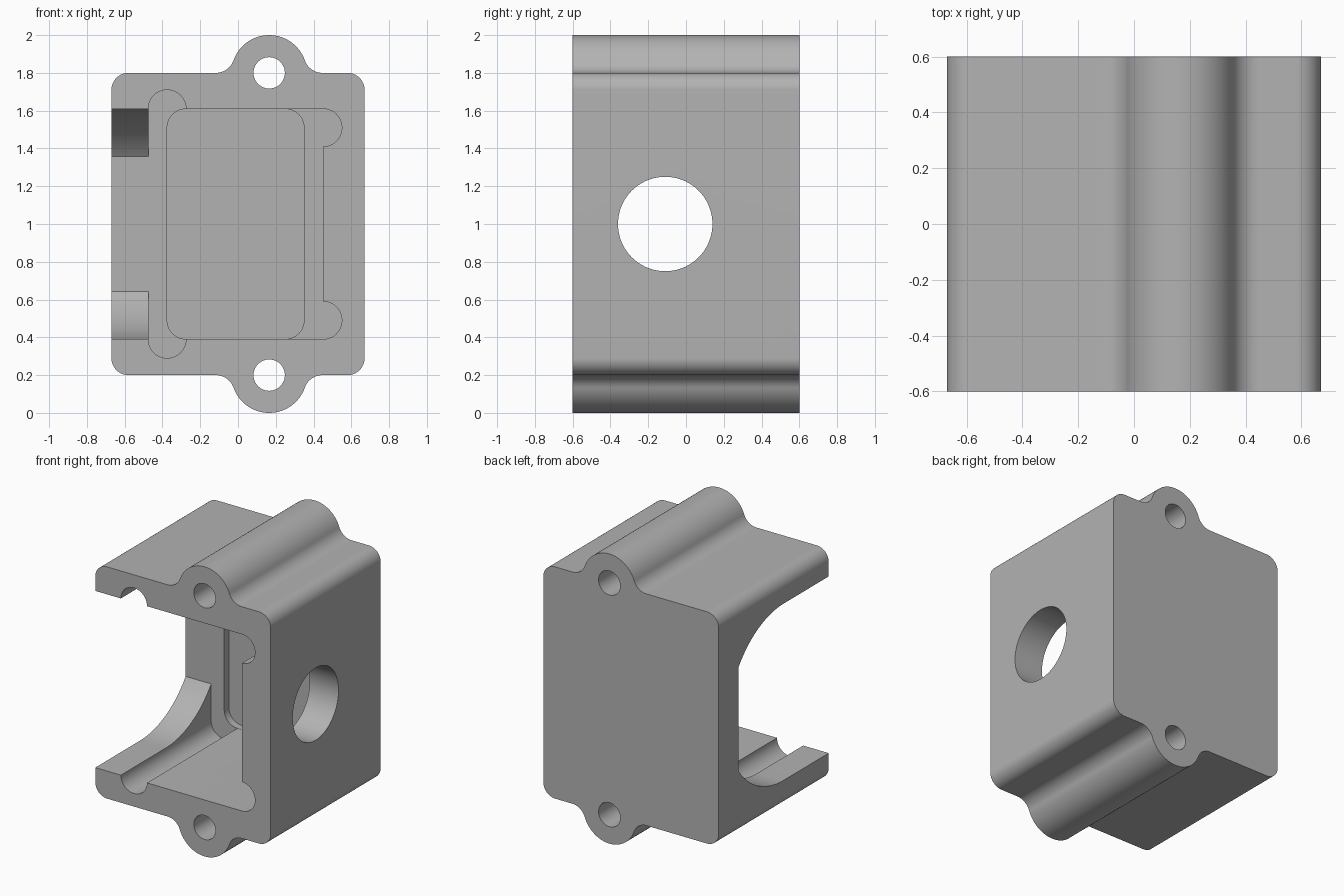
import bpy, bmesh
from math import sin, cos, radians, sqrt, atan2, degrees

cube = bpy.data.objects.get("Cube")
if cube:
    bpy.data.objects.remove(cube, do_unlink=True)

grey = bpy.data.materials.new("plain grey")
grey.use_nodes = True
colour = (0.45, 0.45, 0.45, 1)
grey.diffuse_color = colour
grey.node_tree.nodes["Principled BSDF"].inputs["Base Color"].default_value = colour

MID = 1.0                      # mirror height
LUG_X, LUG_Z, LUG_R = 0.165, 1.8, 0.2
FRONT, BACK, FLOOR = -0.6, 0.6, 0.385
POCKET_TOP = 1.61
BORE_Y = -0.11


def arc(cu, cv, r, start, end, n=20):
    """Points on an arc, angles in degrees."""
    angles = [radians(start + (end - start) * i / n) for i in range(n + 1)]
    return [(cu + r * cos(a), cv + r * sin(a)) for a in angles]


def mirrored(top):
    """Close a top-half outline with its reflection about mid height."""
    return top + [(u, 2 * MID - v) for u, v in reversed(top)]


def prism(name, outline, axis, lo, hi):
    """Extrude an outline along x (outline in y, z) or y (outline in x, z)."""
    bm = bmesh.new()

    def place(d, u, v):
        return (d, u, v) if axis == "x" else (u, d, v)

    face = bm.faces.new([bm.verts.new(place(lo, u, v)) for u, v in outline])
    shift = (hi - lo, 0, 0) if axis == "x" else (0, hi - lo, 0)
    new = bmesh.ops.extrude_face_region(bm, geom=[face], use_keep_orig=True)["geom"]
    bmesh.ops.translate(bm, vec=shift, verts=[g for g in new if isinstance(g, bmesh.types.BMVert)])
    bmesh.ops.recalc_face_normals(bm, faces=bm.faces)
    mesh = bpy.data.meshes.new(name)
    bm.to_mesh(mesh)
    bm.free()
    mesh.materials.append(grey)
    obj = bpy.data.objects.new(name, mesh)
    bpy.context.collection.objects.link(obj)
    return obj


# Body: rounded block with a filleted lug above and below
fillet = 0.1
reach = sqrt((LUG_R + fillet) ** 2 - fillet ** 2)
tilt = degrees(atan2(fillet, reach))
top = (arc(0.58, 1.71, 0.09, 0, 90)
       + arc(LUG_X + reach, LUG_Z + fillet, fillet, 270, 180 + tilt)
       + arc(LUG_X, LUG_Z, LUG_R, tilt, 180 - tilt, 40)[1:-1]
       + arc(LUG_X - reach, LUG_Z + fillet, fillet, -tilt, -90)
       + arc(-0.58, 1.71, 0.09, 90, 180))
housing = prism("housing", mirrored(top), "y", FRONT, BACK)

# Main pocket with corner reliefs
pocket = mirrored(arc(0.45, POCKET_TOP - 0.1, 0.1, -90, 90)
                  + arc(-0.375, POCKET_TOP, 0.1, 0, 180))
cutters = [prism("pocket_cutter", pocket, "y", FRONT - 0.1, FLOOR)]

# Shallow rounded recess in the pocket floor
edge = POCKET_TOP - 0.101
recess = mirrored(arc(0.25, edge, 0.1, 0, 90) + arc(-0.275, edge, 0.1, 90, 180))
cutters.append(prism("recess_cutter", recess, "y", FLOOR - 0.1, FLOOR + 0.05))

# Open side: large arc cut off flat at the pocket floor
radius = POCKET_TOP - MID
limit = degrees(atan2(sqrt(radius ** 2 - (FLOOR - BORE_Y) ** 2), FLOOR - BORE_Y))
mouth = mirrored(arc(BORE_Y, MID, radius, limit, 90, 40) + [(FRONT - 0.1, POCKET_TOP)])
cutters.append(prism("side_opening_cutter", mouth, "x", -0.8, -0.4))

# Round bore in the opposite wall
cutters.append(prism("bore_cutter", arc(BORE_Y, MID, 0.25, 0, 360, 72)[:-1], "x", 0.3, 0.8))

# Bolt holes through both lugs
for z in (LUG_Z, 2 * MID - LUG_Z):
    cutters.append(prism("bolt_hole_cutter", arc(LUG_X, z, 0.083, 0, 360, 48)[:-1],
                         "y", FRONT - 0.1, BACK + 0.1))

bpy.ops.object.select_all(action="DESELECT")
housing.select_set(True)
bpy.context.view_layer.objects.active = housing
for cutter in cutters:
    mod = housing.modifiers.new(cutter.name, "BOOLEAN")
    mod.operation = "DIFFERENCE"
    mod.solver = "EXACT"
    mod.object = cutter
    bpy.ops.object.modifier_apply(modifier=mod.name)
    bpy.data.objects.remove(cutter, do_unlink=True)

bpy.ops.object.shade_smooth_by_angle(angle=radians(30))
